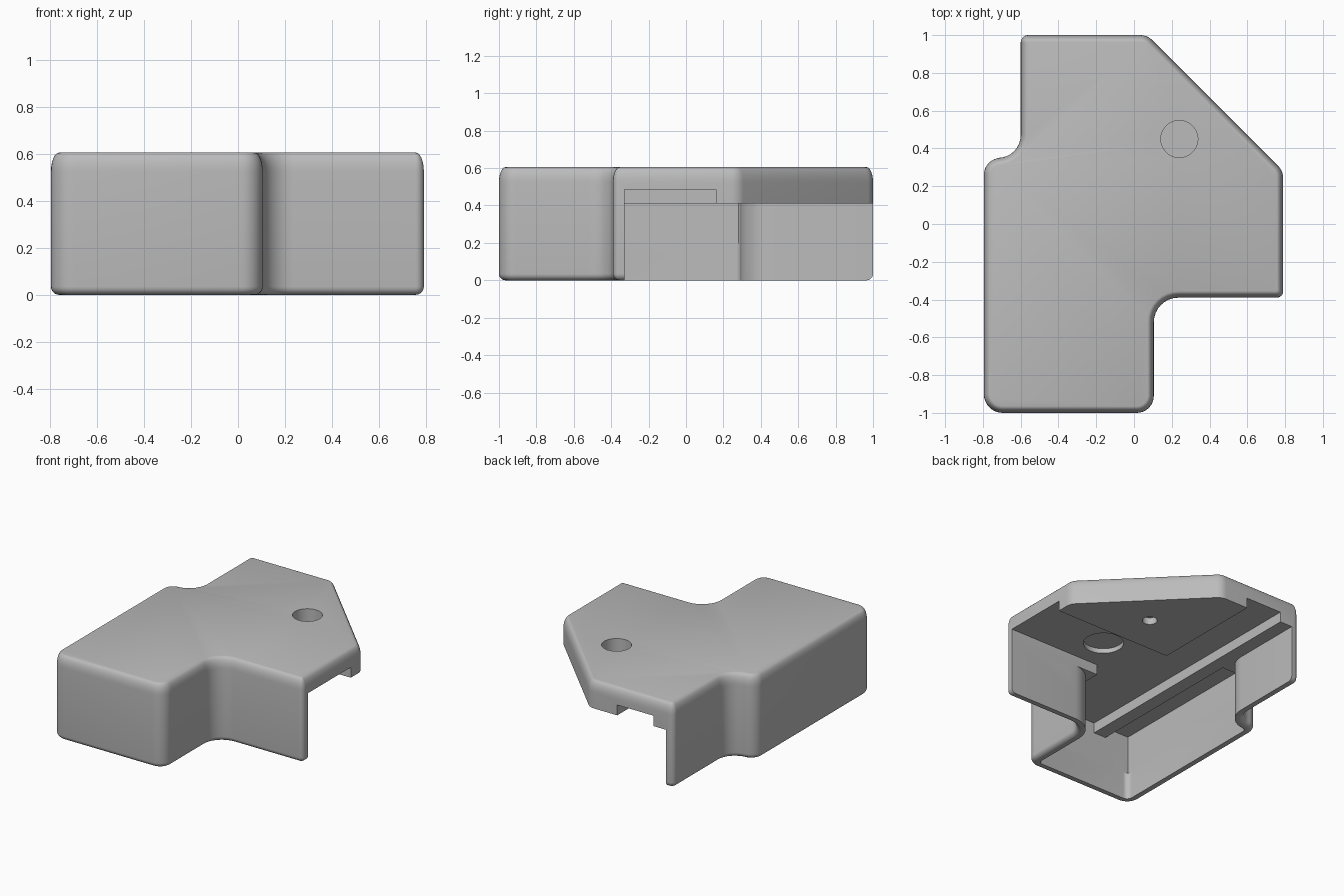
import bpy, bmesh, math
from mathutils import Vector

if "Cube" in bpy.data.objects:
    bpy.data.objects.remove(bpy.data.objects["Cube"], do_unlink=True)

# Plan corners, counter-clockwise: x, y, corner radius
CORNERS = [(-.795, -1, .1), (.105, -1, .09), (.105, -.39, .13), (.79, -.39, .035),
           (.79, .28, .09), (.07, 1, .09), (-.6, 1, .04), (-.6, .35, .12), (-.795, .35, .09)]
WALL, TOP, LOW, CEILING = .06, .605, .41, .485


def outline(inset, steps=8):
    """Plan outline moved inward, with every corner rounded."""
    pts = [Vector(c[:2]) for c in CORNERS]
    out = []
    for i, p in enumerate(pts):
        a = (p - pts[i - 1]).normalized()
        b = (pts[(i + 1) % len(pts)] - p).normalized()
        na, nb = Vector((-a.y, a.x)), Vector((-b.y, b.x))
        miter = (na + nb) / (1 + na.dot(nb))
        turn = 1 if a.cross(b) > 0 else -1
        r = max(CORNERS[i][2] - turn * inset, .012)
        centre = p + miter * (inset + turn * r)
        start = math.atan2(-turn * na.y, -turn * na.x)
        sweep = turn * a.angle(b)
        for k in range(steps + 1):
            t = start + sweep * k / steps
            out.append(centre + r * Vector((math.cos(t), math.sin(t))))
    return out


def mesh_object(name, bm):
    bmesh.ops.recalc_face_normals(bm, faces=bm.faces)
    mesh = bpy.data.meshes.new(name)
    bm.to_mesh(mesh)
    bm.free()
    obj = bpy.data.objects.new(name, mesh)
    bpy.context.collection.objects.link(obj)
    return obj


def loft(name, levels):
    """Stack of outlines given as (inset, height), capped at both ends."""
    bm = bmesh.new()
    rings = [[bm.verts.new((p.x, p.y, z)) for p in outline(d)] for d, z in levels]
    for lower, upper in zip(rings, rings[1:]):
        for i in range(len(lower)):
            bm.faces.new((lower[i - 1], lower[i], upper[i], upper[i - 1]))
    bm.faces.new(rings[0])
    bm.faces.new(rings[-1])
    return mesh_object(name, bm)


def box(name, x0, x1, y0, y1, z0, z1):
    bm = bmesh.new()
    bmesh.ops.create_cube(bm, size=1)
    for v in bm.verts:
        v.co = ((x0 + x1) / 2 + v.co.x * (x1 - x0), (y0 + y1) / 2 + v.co.y * (y1 - y0),
                (z0 + z1) / 2 + v.co.z * (z1 - z0))
    return mesh_object(name, bm)


def cylinder(name, x, y, r, z0, z1):
    bm = bmesh.new()
    bmesh.ops.create_cone(bm, cap_ends=True, segments=48, radius1=r, radius2=r, depth=z1 - z0)
    bmesh.ops.translate(bm, verts=bm.verts, vec=(x, y, (z0 + z1) / 2))
    return mesh_object(name, bm)


# Solid body with rounded upper and lower edges
quarter = [math.radians(90 * k / 6) for k in range(7)]
levels = [(.035 * (1 - math.sin(t)), .035 * (1 - math.cos(t))) for t in quarter]
levels += [(.035 * (1 - math.cos(t)), TOP - .08 + .08 * math.sin(t)) for t in quarter]
cover = loft("cover_shell", levels)

# Cavity, side and back openings, raised ceiling pockets and round recesses
cutters = [
    loft("cavity_cutter", [(WALL, -.2), (WALL, LOW)]),
    box("opening_cutter", -.54, 1.2, -.33, 1.2, -.2, LOW),
    box("side_channel_cutter", -.44, 1.2, -.33, .16, .2, CEILING),
    box("back_channel_cutter", -.44, -.15, .1, 1.2, .2, CEILING),
    box("front_pocket_cutter", -.44, .045, -.94, -.3, .2, CEILING),
    box("left_pocket_cutter", -.735, -.54, -.94, .28, .2, CEILING),
    cylinder("top_recess_cutter", .24, .45, .098, .49, .8),
    cylinder("pilot_hole_cutter", .24, .45, .05, .2, .46),
    cylinder("ceiling_recess_cutter", .2, -.08, .135, .3, .52),
]
for cutter in cutters:
    cutter.hide_render = True
    mod = cover.modifiers.new(cutter.name, "BOOLEAN")
    mod.operation = "DIFFERENCE"
    mod.solver = "EXACT"
    mod.object = cutter

# Bake the cuts and drop the cutters
bpy.context.view_layer.update()
baked = bpy.data.meshes.new_from_object(cover.evaluated_get(bpy.context.evaluated_depsgraph_get()))
cover.modifiers.clear()
cover.data = baked
for cutter in cutters:
    bpy.data.objects.remove(cutter, do_unlink=True)

# Plain grey plastic
grey = bpy.data.materials.new("plain_grey")
grey.use_nodes = True
colour = (.5, .5, .5, 1)
grey.diffuse_color = colour
grey.node_tree.nodes["Principled BSDF"].inputs["Base Color"].default_value = colour
cover.data.materials.clear()
cover.data.materials.append(grey)

bpy.ops.object.select_all(action="DESELECT")
cover.select_set(True)
bpy.context.view_layer.objects.active = cover
bpy.ops.object.shade_smooth_by_angle(angle=math.radians(35))
